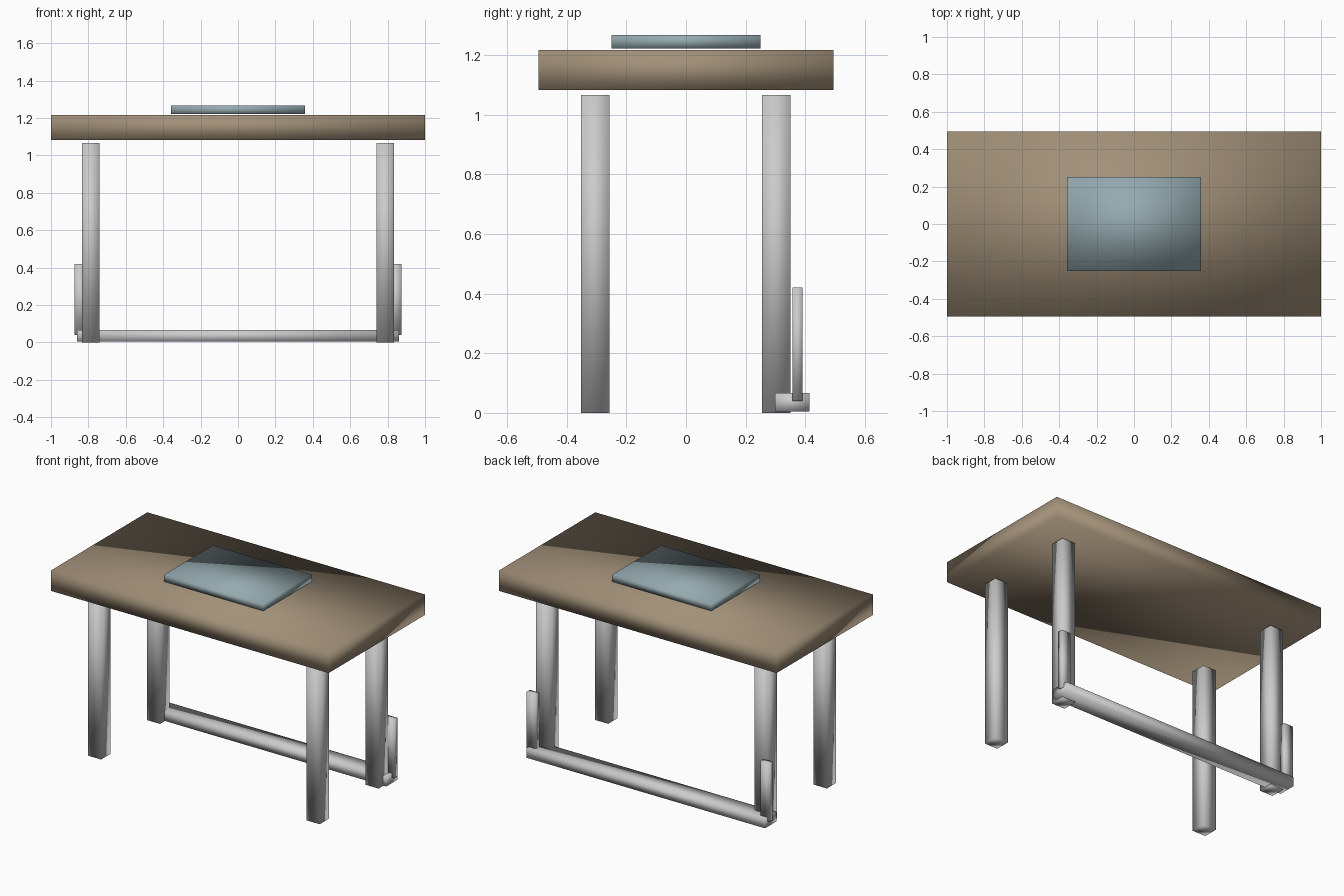
import bpy

if "Cube" in bpy.data.objects:
    bpy.data.objects.remove(bpy.data.objects["Cube"])


def material(name, rgb):
    m = bpy.data.materials.new(name)
    m.diffuse_color = (*rgb, 1)
    m.use_nodes = True
    m.node_tree.nodes["Principled BSDF"].inputs["Base Color"].default_value = m.diffuse_color
    return m


def block(name, x, y, z, mat=None):
    """Smooth-shaded box given its (min, max) range on each axis."""
    bpy.ops.mesh.primitive_cube_add(size=1, location=[sum(r) / 2 for r in (x, y, z)])
    ob = bpy.context.object
    ob.name = name
    ob.scale = [r[1] - r[0] for r in (x, y, z)]
    bpy.ops.object.transform_apply(location=False, rotation=False, scale=True)
    bpy.ops.object.shade_smooth()
    if mat:
        ob.data.materials.append(mat)
    return ob


wood = material("wood", (0.36, 0.28, 0.19))
mat_blue = material("pale_blue", (0.30, 0.40, 0.43))

# Top slab and the desk pad floating just above it
block("tabletop", (-1, 1), (-0.495, 0.495), (1.083, 1.217), wood)
block("desk_pad", (-0.357, 0.357), (-0.25, 0.25), (1.222, 1.268), mat_blue)

# Left and right supports
for side, s in (("left", -1), ("right", 1)):
    leg_x = sorted((s * 0.74, s * 0.835))
    block(f"front_leg_{side}", leg_x, (-0.352, -0.257), (0, 1.066))
    block(f"back_leg_{side}", leg_x, (0.255, 0.35), (0, 1.066))
    # Short upright standing behind each back leg
    block(f"back_upright_{side}", sorted((s * 0.81, s * 0.875)), (0.358, 0.391), (0.04, 0.42))

# Low rail joining the back legs
block("back_rail", (-0.86, 0.86), (0.298, 0.415), (0.004, 0.066))
